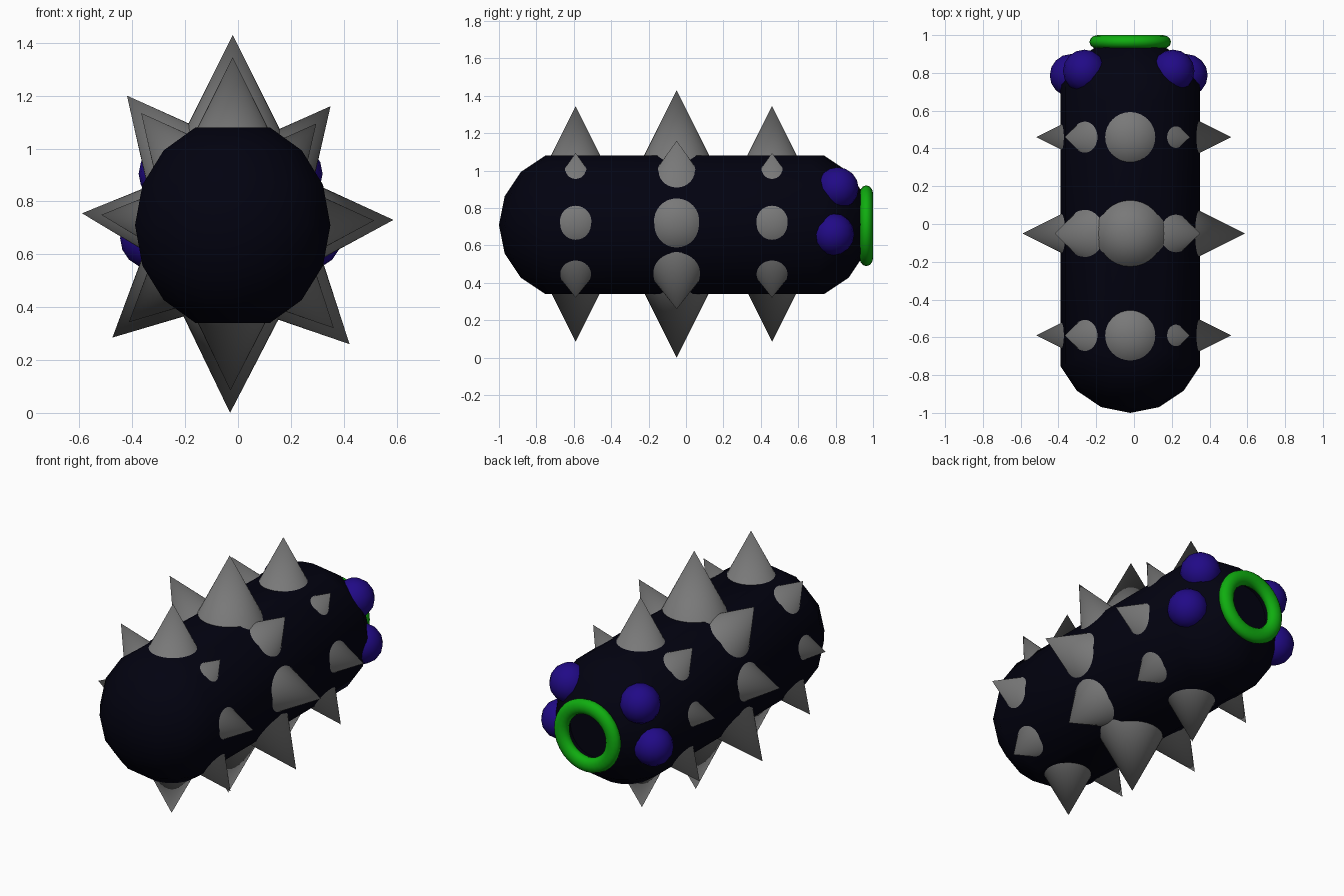
import bpy, bmesh, math
from mathutils import Vector

if "Cube" in bpy.data.objects:
    bpy.data.objects.remove(bpy.data.objects["Cube"])

CX, CZ = -0.02, 0.71          # body axis


def material(name, rgb):
    m = bpy.data.materials.new(name)
    m.diffuse_color = (*rgb, 1)
    m.use_nodes = True
    m.node_tree.nodes["Principled BSDF"].inputs["Base Color"].default_value = m.diffuse_color
    return m


NAVY = material("navy", (0.0006, 0.0006, 0.005))
BLUE = material("blue", (0.015, 0.003, 0.24))
GREEN = material("green", (0.005, 0.42, 0.005))
STEEL = material("steel", (0.19, 0.19, 0.19))


def finish(name, mat, angle=40):
    ob = bpy.context.object
    ob.name = name
    ob.data.materials.append(mat)
    bpy.ops.object.shade_smooth_by_angle(angle=math.radians(angle))
    return ob


# Body: a ball split across its middle, halves pulled apart and hulled together
bm = bmesh.new()
bmesh.ops.create_uvsphere(bm, u_segments=16, v_segments=8, radius=0.4)
bmesh.ops.delete(bm, geom=[v for v in bm.verts if abs(v.co.y) < 0.01], context='VERTS')
for v in bm.verts:
    v.co += Vector((CX, 0.587 if v.co.y > 0 else -0.6, CZ))
bmesh.ops.delete(bm, geom=bm.faces[:], context='FACES_ONLY')
bmesh.ops.convex_hull(bm, input=bm.verts[:])
bmesh.ops.dissolve_limit(bm, angle_limit=0.01, verts=bm.verts[:], edges=bm.edges[:])
bmesh.ops.recalc_face_normals(bm, faces=bm.faces[:])
mesh = bpy.data.meshes.new("body")
bm.to_mesh(mesh)
bm.free()
body = bpy.data.objects.new("body", mesh)
bpy.context.collection.objects.link(body)

# Shallow mouth recess in the back end
bpy.ops.mesh.primitive_cylinder_add(vertices=24, radius=0.16, depth=0.2,
                                    location=(CX, 1.0, CZ), rotation=(math.pi / 2, 0, 0))
cutter = bpy.context.object
mod = body.modifiers.new("mouth", 'BOOLEAN')
mod.operation = 'DIFFERENCE'
mod.object = cutter
bpy.ops.object.select_all(action='DESELECT')
body.select_set(True)
bpy.context.view_layer.objects.active = body
bpy.ops.object.modifier_apply(modifier=mod.name)
bpy.data.objects.remove(cutter)
finish("body", NAVY)

# Green lip ring, slightly flattened along the body axis
bpy.ops.mesh.primitive_torus_add(major_radius=0.172, minor_radius=0.044, major_segments=32,
                                 minor_segments=12, location=(CX, 0.964, CZ - 0.005),
                                 rotation=(math.pi / 2, 0, 0))
finish("lip_ring", GREEN, 60).scale.z = 0.82

# Four eyes
for side in (-1, 1):
    for label, x, y, z in (("lower", 0.305, 0.787, 0.66), ("upper", 0.235, 0.81, 0.905)):
        bpy.ops.mesh.primitive_uv_sphere_add(segments=16, ring_count=8, radius=0.113,
                                             location=(-0.028 + side * x, y, z))
        finish(f"{label}_eye", BLUE)

# Three rings of eight spikes; tips of the large ring as (x, z)
TIPS = [(-0.02, 1.43), (0.35, 1.16), (0.588, 0.73), (0.422, 0.26),
        (-0.03, 0.0), (-0.475, 0.285), (-0.59, 0.755), (-0.42, 1.2)]
LENGTH = 0.45
for y, small in ((-0.59, True), (-0.05, False), (0.46, True)):
    for x, z in TIPS:
        d = Vector((x - CX, 0, z - CZ)).normalized()
        sink = (0.085 if abs(d.x) < 0.9 else 0.073) if small else 0
        tip = Vector((x, y, z)) - d * sink
        bpy.ops.mesh.primitive_cone_add(vertices=32, radius1=LENGTH / 2, depth=LENGTH,
                                        location=tip - d * LENGTH / 2,
                                        rotation=d.to_track_quat('Z', 'Y').to_euler())
        finish("spike", STEEL)
